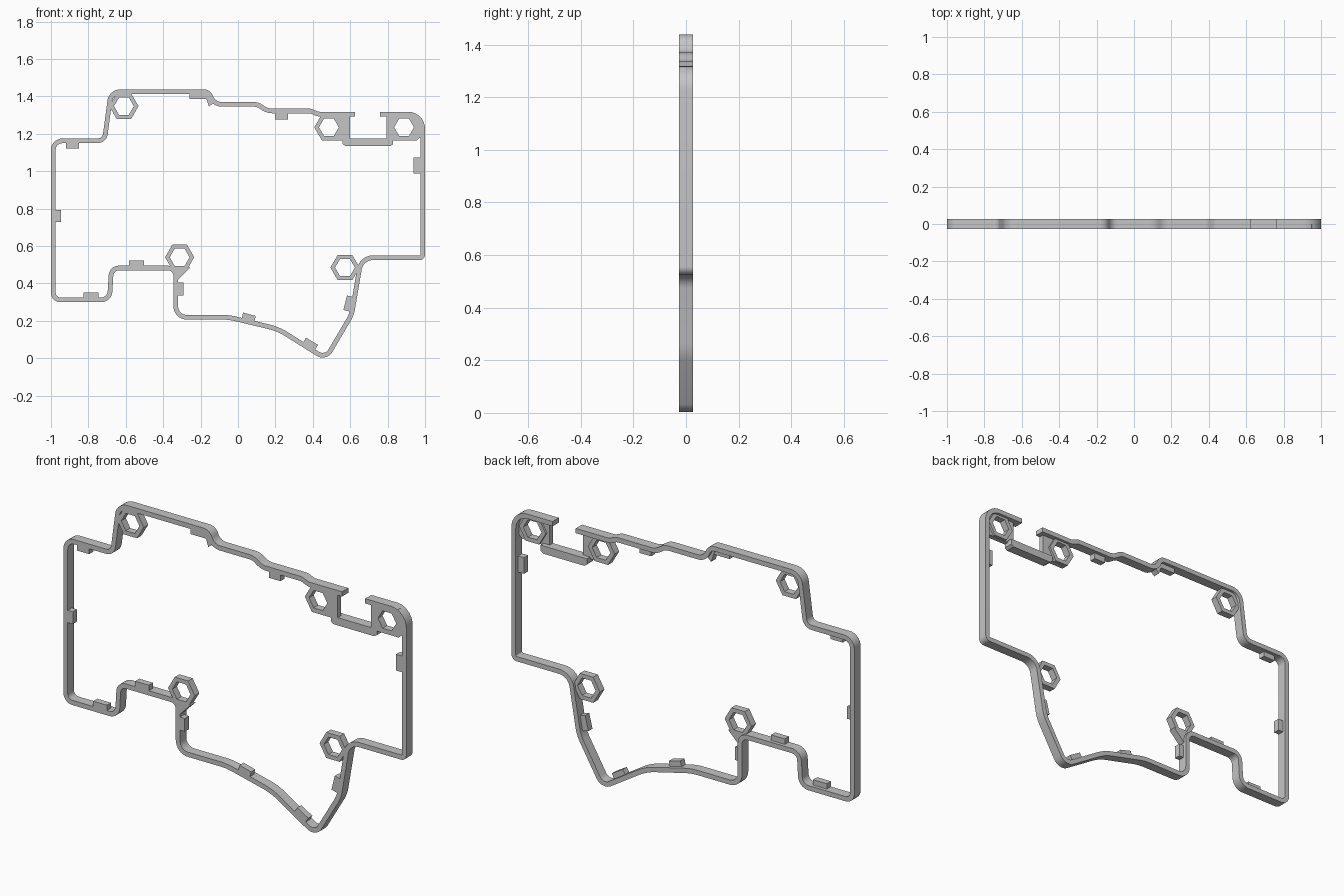
import bpy
from math import cos, sin, tan, pi, radians
from mathutils import Vector

if "Cube" in bpy.data.objects:
    bpy.data.objects.remove(bpy.data.objects["Cube"], do_unlink=True)

grey = bpy.data.materials.new("grey plastic")
grey.use_nodes = True
colour = (0.56, 0.56, 0.56, 1)
grey.diffuse_color = colour
grey.node_tree.nodes["Principled BSDF"].inputs["Base Color"].default_value = colour

FRONT, BACK = -0.026, 0.026
WALL = 0.025


def slab(name, loops, y0, y1):
    """Extrude flat x-z loops between two depths; inner loops become holes."""
    curve = bpy.data.curves.new(name, 'CURVE')
    curve.dimensions = '2D'
    curve.fill_mode = 'BOTH'
    curve.extrude = (y1 - y0) / 2
    curve.materials.append(grey)
    for loop in loops:
        spline = curve.splines.new('POLY')
        spline.points.add(len(loop) - 1)
        for point, p in zip(spline.points, loop):
            point.co = (p[0], p[1], 0, 1)
        spline.use_cyclic_u = True
    obj = bpy.data.objects.new(name, curve)
    bpy.context.collection.objects.link(obj)
    obj.rotation_euler.x = pi / 2
    obj.location.y = (y0 + y1) / 2
    bpy.ops.object.select_all(action='DESELECT')
    obj.select_set(True)
    bpy.context.view_layer.objects.active = obj
    bpy.ops.object.convert(target='MESH')
    bpy.ops.object.shade_smooth_by_angle(angle=radians(30))


def fillet(corners, steps=7):
    """Round the corners (x, z, radius) of an open path."""
    path = [Vector(corners[0][:2])]
    for a, b, c in zip(corners, corners[1:], corners[2:]):
        p = Vector(b[:2])
        to_a, to_c = Vector(a[:2]) - p, Vector(c[:2]) - p
        u, v = to_a.normalized(), to_c.normalized()
        half = u.angle(v) / 2
        reach = min(b[2] / tan(half), 0.48 * to_a.length, 0.48 * to_c.length)
        radius = reach * tan(half)
        centre = p + (u + v).normalized() * radius / sin(half)
        start, end = p + u * reach - centre, p + v * reach - centre
        for i in range(steps + 1):
            path.append(centre + start.lerp(end, i / steps).normalized() * radius)
    path.append(Vector(corners[-1][:2]))
    return path


def inset(path, distance):
    """Offset an open path to its left with mitred joints."""
    result = []
    for i, p in enumerate(path):
        before = p - path[i - 1] if i else path[1] - p
        after = path[i + 1] - p if i < len(path) - 1 else before
        n1 = Vector((-before.y, before.x)).normalized()
        n2 = Vector((-after.y, after.x)).normalized()
        m = (n1 + n2).normalized()
        result.append(p + m * distance / max(m.dot(n1), 0.5))
    return result


def hexagon(x, z, r):
    return [(x + r * cos(i * pi / 3), z + r * sin(i * pi / 3)) for i in range(6)]


# Perimeter wall, open at the connector gap
outline = [
    (.625, 1.318, 0), (.43, 1.318, .05), (.39, 1.335, .06), (.16, 1.335, .08),
    (.11, 1.37, .08), (-.12, 1.37, .05), (-.148, 1.438, .06), (-.69, 1.438, .07),
    (-.725, 1.175, .03), (-1, 1.175, .06), (-1, .3, .05), (-.675, .3, .06),
    (-.665, .495, .03), (-.345, .495, .03), (-.345, .207, .07), (-.05, .207, .3),
    (.21, .145, .3), (.473, -.02, .06), (.62, .23, .2), (.67, .525, .06),
    (1, .525, .03), (1, 1.318, .09), (.76, 1.318, 0)]
outline = [(x, .47 if z == .495 else z, r) for x, z, r in outline]
outer = fillet(outline)
slab("perimeter_wall", [outer + inset(outer, WALL)[::-1]], FRONT, BACK)

# Screw bosses: hexagonal rings
HOLE, BOSS = .053, .078
for name, x, z in [("upper_right_boss", -.61, 1.348), ("lower_right_boss", -.312, .54),
                   ("lower_left_boss", .572, .485), ("gap_boss", .486, 1.235),
                   ("corner_boss", .888, 1.235)]:
    slab(name, [hexagon(x, z, BOSS), hexagon(x, z, HOLE)], FRONT, .012)

# Plates either side of the gap, pierced by the boss holes
slab("gap_plate", [[(.42, 1.31), (.6, 1.31), (.6, 1.165), (.45, 1.165), (.41, 1.235),
                    (.44, 1.29)], hexagon(.486, 1.235, HOLE)], FRONT, 0)
slab("corner_plate", [[(.795, 1.31), (.95, 1.31), (.985, 1.27), (.985, 1.19),
                       (.955, 1.165), (.795, 1.165)], hexagon(.888, 1.235, HOLE)], FRONT, 0)

# Sunken bridge under the gap
slab("gap_bridge", [[(.56, 1.175), (.56, 1.145), (.575, 1.134), (.815, 1.134),
                     (.83, 1.145), (.83, 1.175)]], FRONT, BACK)

# Web joining the lower boss to the wall, and the pointed rib at the top step
slab("boss_web", [[(-.345, .48), (-.255, .485), (-.32, .42), (-.34, .42)]], FRONT, .012)
slab("step_rib", [[(-.18, 1.42), (-.12, 1.375), (-.155, 1.345)]], FRONT, .012)

# Snap tabs along the inside of the wall: x, z, length, height, tilt
tabs = [(-.885, 1.142, .07, .04, 0), (-.963, .76, .035, .065, 0), (-.787, .333, .08, .04, 0),
        (-.542, .503, .08, .042, 0), (-.31, .37, .035, .07, 0), (.056, .215, .07, .042, -15),
        (.385, .073, .075, .042, -31), (.59, .293, .035, .08, -14), (.957, 1.03, .035, .085, 0),
        (.232, 1.3, .068, .044, 0), (-.205, 1.402, .11, .032, 0)]
for i, (x, z, w, h, tilt) in enumerate(tabs):
    c, s = cos(radians(tilt)), sin(radians(tilt))
    box = [(x + c * a * w - s * b * h, z + s * a * w + c * b * h)
           for a, b in [(-.5, -.5), (.5, -.5), (.5, .5), (-.5, .5)]]
    slab(f"snap_tab_{i + 1}", [box], FRONT, .008)
